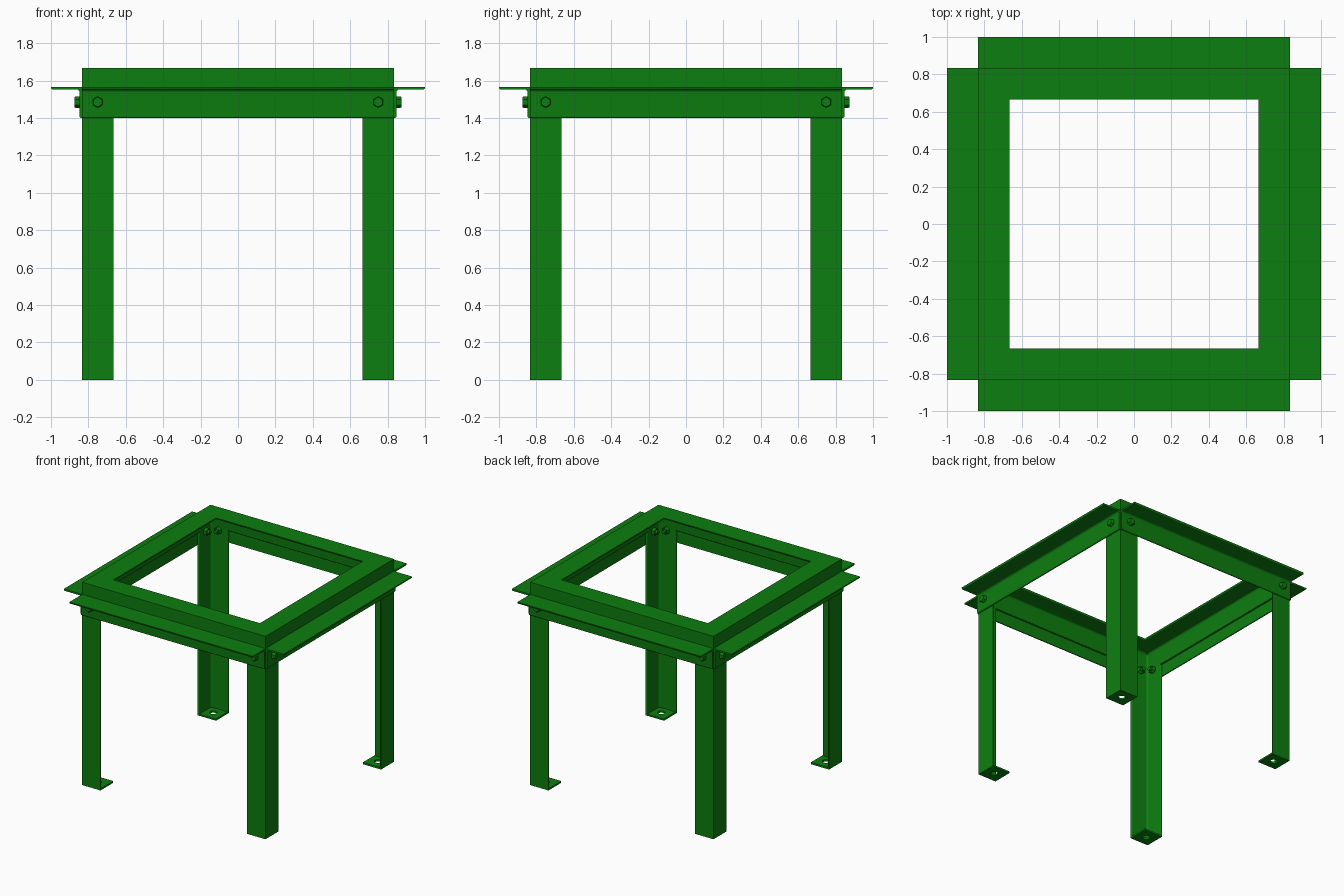
import bpy, bmesh
from math import sin, cos, pi, radians
from mathutils import Matrix, Vector

if "Cube" in bpy.data.objects:
    bpy.data.objects.remove(bpy.data.objects["Cube"])

R = 0.833      # outer face of legs and top frame
W = 0.167      # angle iron leg width
T = 0.014      # angle iron thickness
TOP, RAIL, BOLT_Z = 1.667, 1.567, 1.485

green = bpy.data.materials.new("green_paint")
green.diffuse_color = (0.004, 0.21, 0.005, 1)
green.use_nodes = True
green.node_tree.nodes["Principled BSDF"].inputs["Base Color"].default_value = green.diffuse_color


def finish(bm, name):
    bmesh.ops.recalc_face_normals(bm, faces=bm.faces)
    me = bpy.data.meshes.new(name)
    bm.to_mesh(me)
    bm.free()
    me.materials.append(green)
    ob = bpy.data.objects.new(name, me)
    bpy.context.collection.objects.link(ob)
    bpy.ops.object.select_all(action='DESELECT')
    ob.select_set(True)
    bpy.context.view_layer.objects.active = ob
    bpy.ops.object.shade_smooth_by_angle(angle=radians(35))
    return ob


def arc(cx, cy, r, a0, a1, n=5):
    return [(cx + r * cos(radians(a0 + (a1 - a0) * i / n)),
             cy + r * sin(radians(a0 + (a1 - a0) * i / n))) for i in range(n + 1)]


def angle_profile():
    """L section: sharp heel at the origin, rounded toes and root fillet."""
    q, f = 0.009, 0.016
    return ([(0, 0), (W, 0)] + arc(W - q, T - q, q, 33, 90)
            + arc(T + f, T + f, f, 270, 180)
            + arc(T - q, W - q, q, 0, 57) + [(0, W)])


def loft(bm, rings, closed=False):
    loops = [[bm.verts.new(p) for p in ring] for ring in rings]
    n = len(loops[0])
    pairs = list(zip(loops, loops[1:] + loops[:1])) if closed else list(zip(loops, loops[1:]))
    for a, b in pairs:
        for i in range(n):
            j = (i + 1) % n
            bm.faces.new((a[i], a[j], b[j], b[i]))
    if not closed:
        bm.faces.new(loops[0])
        bm.faces.new(loops[-1])


def hex_prism(bm, radius, start, end, sides=6, chamfer=0.0):
    """Prism along x, positioned at the bolt height."""
    def ring(x, r):
        return [(x, r * sin(2 * pi * i / sides), BOLT_Z + r * cos(2 * pi * i / sides))
                for i in range(sides)]
    rings = [ring(start, radius), ring(end, radius)]
    if chamfer:
        rings[-1:] = [ring(end - chamfer if end > start else end + chamfer, radius),
                      ring(end, radius * 0.86)]
    loft(bm, rings)


profile = angle_profile()

# Top frame: mitred angle ring with inward flange
bm = bmesh.new()
loft(bm, [[(sx * (R - a), sy * (R - a), TOP - b) for a, b in profile]
          for sx, sy in ((1, 1), (-1, 1), (-1, -1), (1, -1))], closed=True)
finish(bm, "top_frame")

for k, side in enumerate(("right", "back", "left", "front")):
    turn = Matrix.Rotation(k * pi / 2, 4, 'Z')

    # Outer rail with outward flange
    bm = bmesh.new()
    loft(bm, [[(R + a, y, RAIL - b) for a, b in profile] for y in (-R, R)])
    bm.transform(turn)
    finish(bm, side + "_rail")

    # Corner leg
    bm = bmesh.new()
    loft(bm, [[(R - a, R - b, z) for a, b in profile] for z in (0, TOP - T)])
    bm.transform(turn)
    finish(bm, f"leg_{k + 1}")

    # Foot plate with anchor hole
    bm = bmesh.new()
    h, n = (W - 0.002) / 2, 24
    dirs = [Vector((cos(2 * pi * i / n), sin(2 * pi * i / n))) for i in range(n)]
    square = [d * h / max(abs(d.x), abs(d.y)) for d in dirs]
    hole = [d * 0.028 for d in dirs]
    c = R - W / 2
    loft(bm, [[(p.x + c, p.y + c, z) for p in pts] for pts, z in
              ((square, 0), (square, T), (hole, T), (hole, 0))], closed=True)
    bm.transform(turn)
    finish(bm, f"foot_plate_{k + 1}")

    # Two bolts with nuts through this rail
    for s in (-1, 1):
        bm = bmesh.new()
        hex_prism(bm, 0.030, R + T - 0.002, 0.875, chamfer=0.006)
        hex_prism(bm, 0.030, R - T + 0.002, R - T - 0.025, chamfer=0.006)
        hex_prism(bm, 0.016, R, R - T - 0.042, sides=16)
        bm.transform(turn @ Matrix.Translation((0, s * 0.75, 0)))
        finish(bm, f"{side}_bolt_{1 if s < 0 else 2}")
